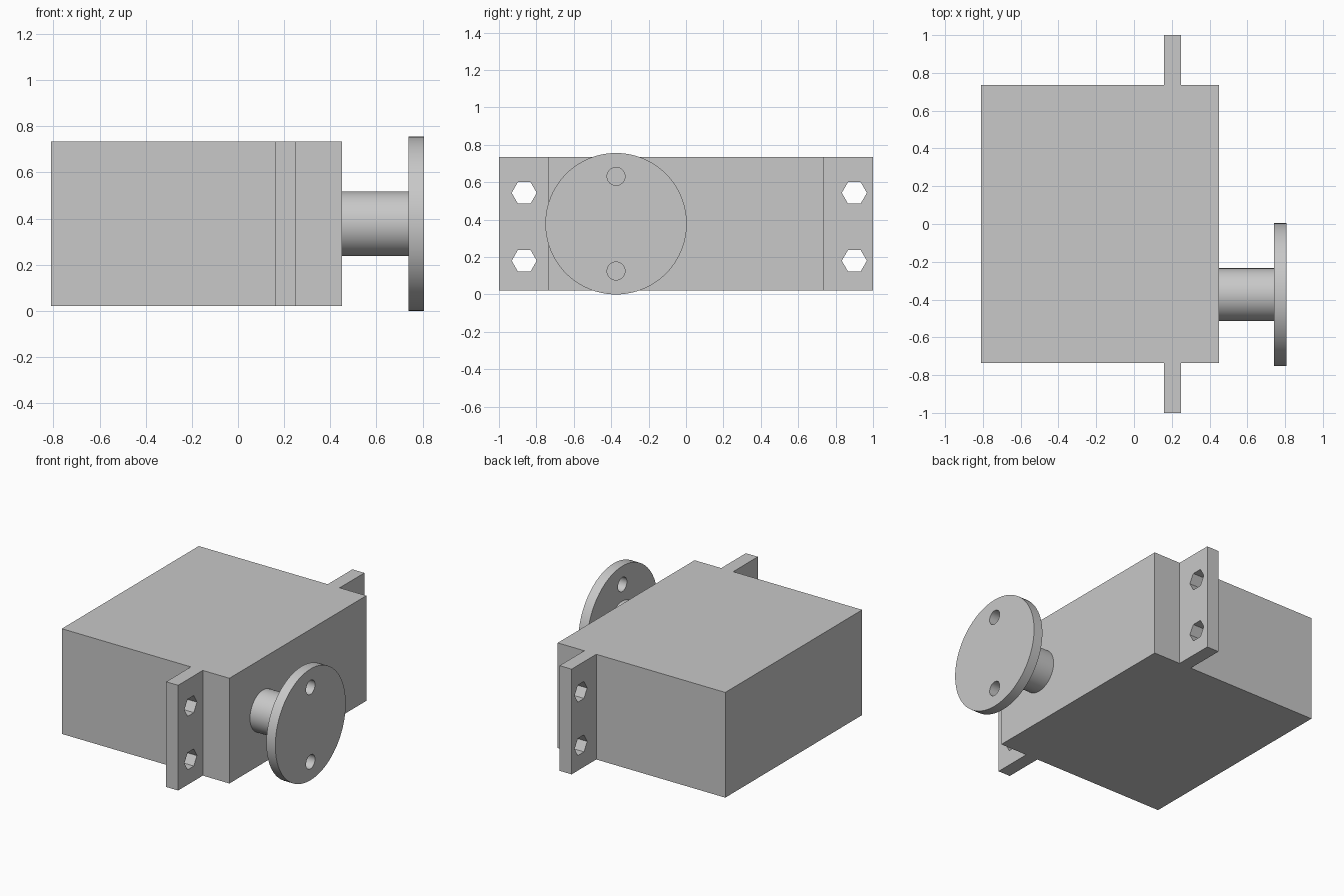
import bpy, bmesh
from math import pi
from mathutils import Matrix

if "Cube" in bpy.data.objects:
    bpy.data.objects.remove(bpy.data.objects["Cube"], do_unlink=True)

GREY = (0.58, 0.58, 0.58, 1)
grey = bpy.data.materials.new("plain grey")
grey.use_nodes = True
grey.diffuse_color = GREY
grey.node_tree.nodes["Principled BSDF"].inputs["Base Color"].default_value = GREY


def add_object(name, bm):
    bmesh.ops.recalc_face_normals(bm, faces=bm.faces)
    mesh = bpy.data.meshes.new(name)
    bm.to_mesh(mesh)
    bm.free()
    mesh.materials.append(grey)
    obj = bpy.data.objects.new(name, mesh)
    bpy.context.collection.objects.link(obj)
    return obj


def activate(obj):
    bpy.ops.object.select_all(action='DESELECT')
    obj.select_set(True)
    bpy.context.view_layer.objects.active = obj


def cylinder_x(name, x0, x1, y, z, radius, sides):
    """Cylinder along x, with a corner pointing sideways along y."""
    bm = bmesh.new()
    turn = (Matrix.Translation(((x0 + x1) / 2, y, z))
            @ Matrix.Rotation(pi / 2, 4, 'X') @ Matrix.Rotation(pi / 2, 4, 'Y')
            @ Matrix.Rotation(pi / 2, 4, 'Z'))
    # Local z goes to x; local x and y lie in the yz plane
    turn = Matrix.Translation(((x0 + x1) / 2, y, z)) @ Matrix(
        ((0, 0, 1, 0), (1, 0, 0, 0), (0, 1, 0, 0), (0, 0, 0, 1)))
    bmesh.ops.create_cone(bm, cap_ends=True, segments=sides, radius1=radius,
                          radius2=radius, depth=x1 - x0, matrix=turn)
    # Hexagons keep corners on the y axis
    if sides == 6:
        first = min(abs(v.co.z - z) for v in bm.verts)
        if first > radius * 0.1:
            bmesh.ops.rotate(bm, verts=bm.verts, cent=(0, y, z),
                             matrix=Matrix.Rotation(pi / 6, 3, 'X'))
    return add_object(name, bm)


def drill(obj, cutter):
    activate(obj)
    mod = obj.modifiers.new("hole", 'BOOLEAN')
    mod.operation = 'DIFFERENCE'
    mod.solver = 'EXACT'
    mod.object = cutter
    bpy.ops.object.modifier_apply(modifier=mod.name)
    bpy.data.objects.remove(cutter, do_unlink=True)


# Casing: plan outline with a mounting tab at each end, extruded upward
BACK, FRONT, SIDE = -0.81, 0.45, 0.735
TAB0, TAB1, TIP = 0.16, 0.25, 1.0
BOTTOM, TOP = 0.02, 0.735
half = [(FRONT, SIDE), (TAB1, SIDE), (TAB1, TIP),
        (TAB0, TIP), (TAB0, SIDE), (BACK, SIDE)]
outline = half + [(x, -y) for x, y in reversed(half)]
bm = bmesh.new()
base = bm.faces.new([bm.verts.new((x, y, BOTTOM)) for x, y in outline])
top = bmesh.ops.extrude_face_region(bm, geom=[base], use_keep_orig=True)
bmesh.ops.translate(bm, vec=(0, 0, TOP - BOTTOM),
                    verts=[v for v in top["geom"] if isinstance(v, bmesh.types.BMVert)])
casing = add_object("casing_with_tabs", bm)

# Hexagonal screw holes through the tabs
for y in (-0.865, 0.9):
    for z in (0.18, 0.543):
        drill(casing, cylinder_x("screw_hole", TAB0 - 0.05, TAB1 + 0.05, y, z, 0.067, 6))

# Output shaft and round horn
AXIS_Y, AXIS_Z = -0.374, 0.378
shaft = cylinder_x("output_shaft", FRONT, 0.74, AXIS_Y, AXIS_Z, 0.14, 64)
horn = cylinder_x("round_horn", 0.74, 0.807, AXIS_Y, AXIS_Z, 0.378, 96)
for dz in (-0.253, 0.253):
    drill(horn, cylinder_x("horn_hole", 0.7, 0.85, AXIS_Y, AXIS_Z + dz, 0.048, 32))

for part in (shaft, horn):
    activate(part)
    bpy.ops.object.shade_smooth_by_angle()
